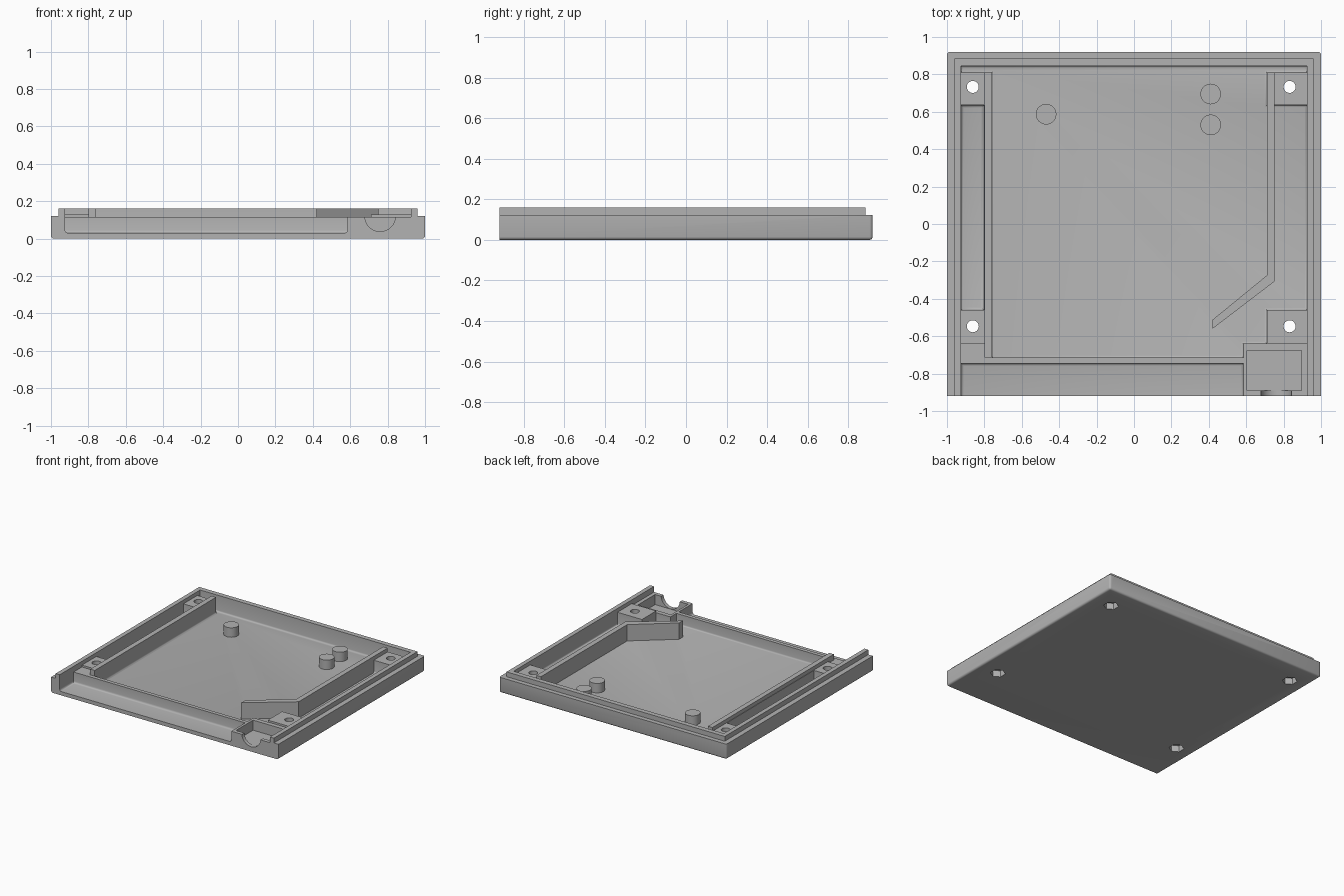
import bpy, bmesh, math
from mathutils import Matrix

if "Cube" in bpy.data.objects:
    bpy.data.objects.remove(bpy.data.objects["Cube"], do_unlink=True)

grey = bpy.data.materials.new("plain_grey")
grey.use_nodes = True
grey.diffuse_color = (0.45, 0.45, 0.45, 1)
grey.node_tree.nodes["Principled BSDF"].inputs["Base Color"].default_value = (0.45, 0.45, 0.45, 1)

FLOOR, SHELF, BOSS, LEDGE, TOP, OVER = 0.03, 0.115, 0.13, 0.122, 0.16, 0.4
IN = 0.925      # inner face of the side walls
BACK = 0.845    # inner face of the back wall


def finish(name, bm):
    bmesh.ops.recalc_face_normals(bm, faces=bm.faces)
    mesh = bpy.data.meshes.new(name)
    bm.to_mesh(mesh)
    bm.free()
    mesh.materials.append(grey)
    obj = bpy.data.objects.new(name, mesh)
    bpy.context.collection.objects.link(obj)
    return obj


def round_edges(bm, edges, radius):
    bmesh.ops.bevel(bm, geom=edges, offset=radius, segments=3, profile=0.5, affect='EDGES')


def prism(name, points, z0, z1, pick=None, radius=0.015):
    """Extrude an outline; round the edges chosen by pick."""
    bm = bmesh.new()
    base = bm.faces.new([bm.verts.new((x, y, z0)) for x, y in points])
    up = bmesh.ops.extrude_face_region(bm, geom=[base])["geom"]
    bmesh.ops.translate(bm, vec=(0, 0, z1 - z0),
                        verts=[g for g in up if isinstance(g, bmesh.types.BMVert)])
    bmesh.ops.recalc_face_normals(bm, faces=bm.faces)
    if pick:
        round_edges(bm, [e for e in bm.edges if pick(*[v.co for v in e.verts])], radius)
    return finish(name, bm)


def rect(x0, x1, y0, y1):
    return [(x0, y0), (x1, y0), (x1, y1), (x0, y1)]


def cylinder(name, x, y, z0, z1, radius, sides=32):
    bm = bmesh.new()
    bmesh.ops.create_cone(bm, cap_ends=True, segments=sides, radius1=radius, radius2=radius,
                          depth=z1 - z0, matrix=Matrix.Translation((x, y, (z0 + z1) / 2)))
    return finish(name, bm)


def cut(target, cutter):
    cutter.hide_render = True
    mod = target.modifiers.new("cut", 'BOOLEAN')
    mod.operation, mod.solver, mod.object = 'DIFFERENCE', 'EXACT', cutter
    bpy.ops.object.select_all(action='DESELECT')
    bpy.context.view_layer.objects.active = target
    target.select_set(True)
    bpy.ops.object.modifier_apply(modifier=mod.name)
    bpy.data.objects.remove(cutter, do_unlink=True)


def smooth(obj):
    bpy.ops.object.select_all(action='DESELECT')
    bpy.context.view_layer.objects.active = obj
    obj.select_set(True)
    bpy.ops.object.shade_smooth_by_angle(angle=math.radians(35))


def outer_edge(a, b):
    low = a.z < 0.001 and b.z < 0.001 and max(a.y, b.y) > -0.9
    return low or (abs(a.z - b.z) > 0.1 and a.y > 0.9)


def foot_edge(a, b):
    return max(a.z, b.z) < FLOOR + 0.001


# Solid tray body with softened outside edges
tray = prism("tray_body", rect(-1, 1, -0.92, 0.92), 0, TOP, outer_edge)

# Stepped lip on the left, right and back
for area in (rect(-1.1, -0.96, -1, 1), rect(0.96, 1.1, -1, 1), rect(-1.1, 1.1, 0.884, 1)):
    cut(tray, prism("lip_cutter", area, LEDGE, OVER))

# Lower shelves at the front, and the screw boss tops
for area, z in ((rect(-IN, IN, -1, -0.715), SHELF),
                (rect(-IN, -0.8, -0.72, -0.64), SHELF),
                (rect(0.5, IN, -0.72, -0.64), SHELF),
                (rect(-IN, -0.8, -0.64, 0.83), BOSS),
                (rect(0.7, IN, -0.64, 0.83), BOSS)):
    cut(tray, prism("shelf_cutter", area, z, OVER))

# Main cavity, joined to the right channel and the slot along the back wall
cavity = [(-0.76, -0.715), (0.585, -0.715), (0.585, -0.64), (0.71, -0.64), (0.71, -0.46),
          (IN, -0.46), (IN, 0.635), (0.71, 0.635), (0.71, 0.81), (IN, 0.81), (IN, BACK),
          (-IN, BACK), (-IN, 0.81), (-0.76, 0.81)]
cut(tray, prism("cavity_cutter", cavity, FLOOR, OVER, foot_edge, 0.012))

# Left channel and open front channel
for area in (rect(-IN, -0.803, -0.46, 0.635), rect(-IN, 0.585, -1.1, -0.745)):
    cut(tray, prism("channel_cutter", area, FLOOR, OVER, foot_edge))

# Connector pocket and its half-round front notch
cut(tray, prism("pocket_cutter", rect(0.605, 0.895, -0.89, -0.675), 0.035, OVER))
notch = cylinder("notch_cutter", 0, 0, -0.06, 0.06, 0.082, 48)
notch.data.transform(Matrix.Translation((0.76, -0.935, 0.12)) @ Matrix.Rotation(math.pi / 2, 4, 'X'))
cut(tray, notch)

# Screw holes with hexagonal nut recesses underneath
for x in (-0.862, 0.832):
    for y in (-0.547, 0.733):
        cut(tray, cylinder("hole_cutter", x, y, -0.1, OVER, 0.032))
        cut(tray, cylinder("nut_cutter", x, y, -0.1, 0.05, 0.055, 6))
smooth(tray)

# Right inner wall with its angled end
prism("right_inner_wall", [(0.71, 0.81), (0.71, -0.275), (0.42, -0.512), (0.42, -0.56),
                           (0.75, -0.308), (0.75, 0.81)], FLOOR - 0.01, TOP)

# Support posts on the floor
for i, (x, y) in enumerate(((-0.47, 0.587), (0.41, 0.695), (0.41, 0.53))):
    smooth(cylinder(f"support_post_{i + 1}", x, y, FLOOR - 0.01, 0.105, 0.055))
